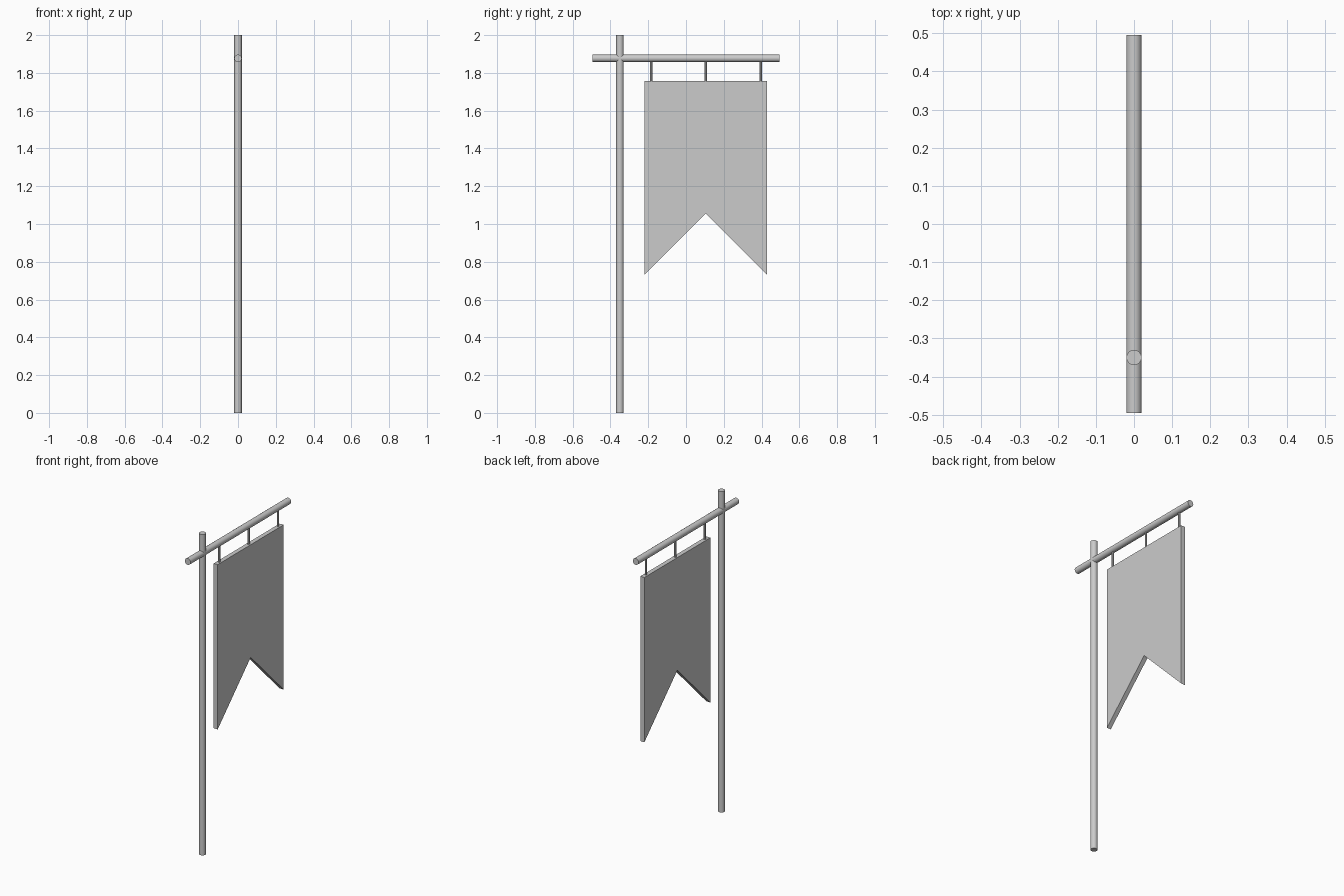
import bpy, bmesh, math

if "Cube" in bpy.data.objects:
    bpy.data.objects.remove(bpy.data.objects["Cube"])

def rod(name, radius, length, loc, rot=(0, 0, 0), sides=16):
    bpy.ops.mesh.primitive_cylinder_add(vertices=sides, radius=radius, depth=length,
                                        location=loc, rotation=rot)
    ob = bpy.context.object
    ob.name = name
    bpy.ops.object.shade_smooth_by_angle(angle=math.radians(30))
    return ob

# Upright pole and crossbar
rod("pole", 0.02, 2.0, (0, -0.35, 1.0))
rod("crossbar", 0.02, 0.99, (0, 0, 1.877), (math.pi / 2, 0, 0))

# Swallowtail banner, an extruded outline
MID, HALF, TOP, THICK = 0.105, 0.325, 1.757, 0.028
outline = [(MID - HALF, TOP), (MID - HALF, 0.73), (MID, 1.055),
           (MID + HALF, 0.73), (MID + HALF, TOP), (MID, TOP)]
bm = bmesh.new()
verts = [bm.verts.new((-THICK / 2, y, z)) for y, z in outline]
# two halves, split down the middle
faces = [bm.faces.new([verts[i] for i in ids]) for ids in ((0, 1, 2, 5), (5, 2, 3, 4))]
ext = bmesh.ops.extrude_face_region(bm, geom=faces, use_keep_orig=True)
moved = [g for g in ext["geom"] if isinstance(g, bmesh.types.BMVert)]
bmesh.ops.translate(bm, verts=moved, vec=(THICK, 0, 0))
bmesh.ops.recalc_face_normals(bm, faces=bm.faces)
mesh = bpy.data.meshes.new("banner")
bm.to_mesh(mesh)
bm.free()
bpy.context.collection.objects.link(bpy.data.objects.new("banner", mesh))

# Hangers between crossbar and banner
for i, off in enumerate((-0.29, 0, 0.29)):
    rod(f"hanger_{i + 1}", 0.0065, 0.12, (0, MID + off, 1.81), sides=8)
